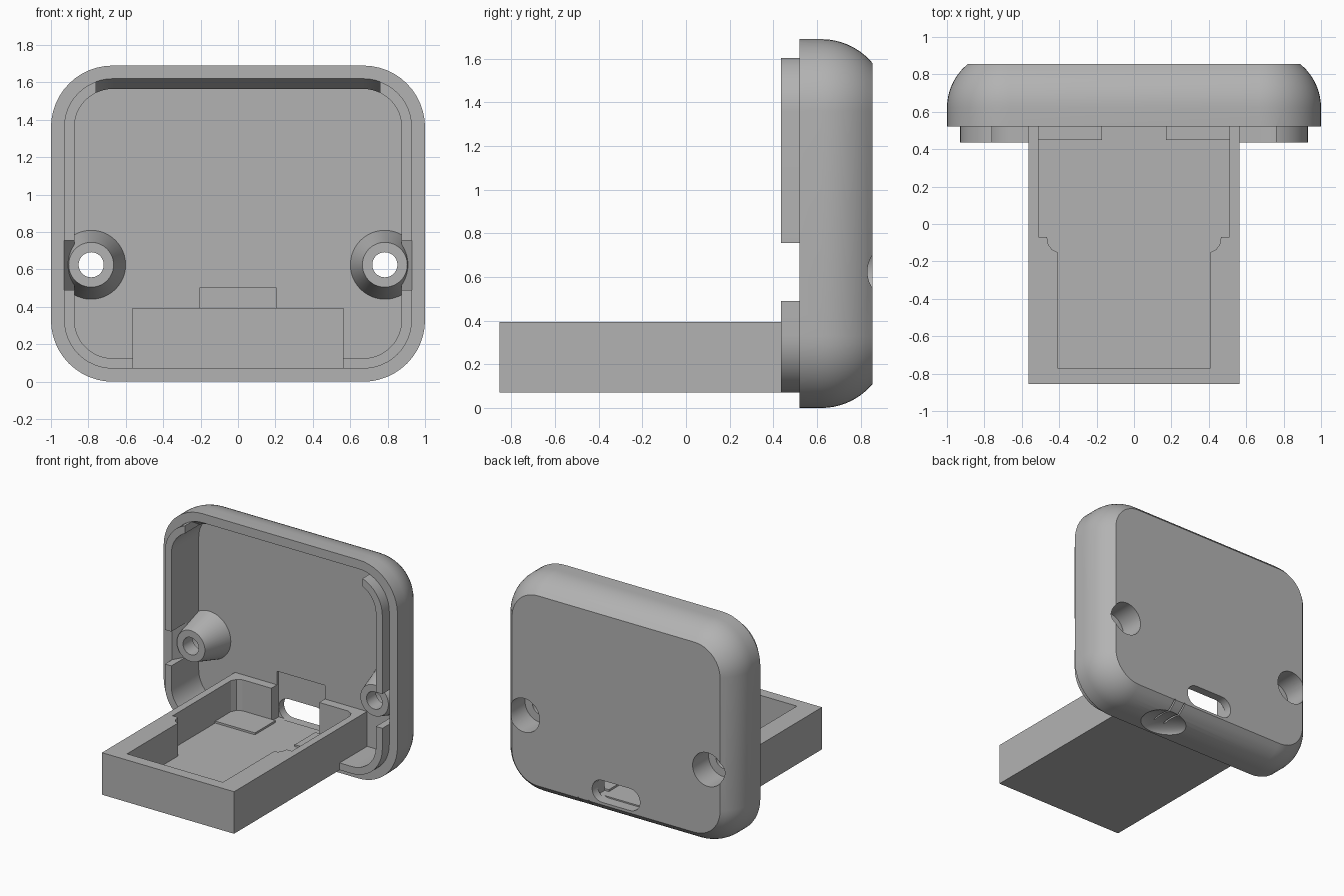
import bpy, bmesh, math
from mathutils import Matrix

if "Cube" in bpy.data.objects:
    bpy.data.objects.remove(bpy.data.objects["Cube"])

GREY = (0.45, 0.45, 0.45, 1)
mat = bpy.data.materials.new("plain grey plastic")
mat.use_nodes = True
mat.diffuse_color = GREY
mat.node_tree.nodes["Principled BSDF"].inputs["Base Color"].default_value = GREY


def make(name, bm):
    bmesh.ops.recalc_face_normals(bm, faces=bm.faces)
    me = bpy.data.meshes.new(name)
    bm.to_mesh(me)
    bm.free()
    me.materials.append(mat)
    ob = bpy.data.objects.new(name, me)
    bpy.context.scene.collection.objects.link(ob)
    return ob


def loft(name, rings):
    """Skin equal-length closed rings of 3D points and cap both ends."""
    bm = bmesh.new()
    loops = [[bm.verts.new(p) for p in ring] for ring in rings]
    for a, b in zip(loops, loops[1:]):
        for i in range(len(a)):
            j = (i + 1) % len(a)
            bm.faces.new((a[i], a[j], b[j], b[i]))
    bm.faces.new(loops[0])
    bm.faces.new(loops[-1])
    return make(name, bm)


def outline(y, inset):
    """Rounded rectangle of the case, offset inwards."""
    hx, hz, r, n = 1 - inset, 0.845 - inset, 0.33 - inset, 12
    pts = []
    for q, (sx, sz) in enumerate([(1, 1), (-1, 1), (-1, -1), (1, -1)]):
        for k in range(n + 1):
            t = (q + k / n) * math.pi / 2
            pts.append((sx * (hx - r) + r * math.cos(t), y,
                        0.845 + sz * (hz - r) + r * math.sin(t)))
    return pts


def case_loft(name, sections):
    return loft(name, [outline(y, i) for y, i in sections])


def box(name, x0, x1, y0, y1, z0, z1):
    return loft(name, [[(x0, y0, z), (x1, y0, z), (x1, y1, z), (x0, y1, z)] for z in (z0, z1)])


def prism(name, pts, z0, z1):
    return loft(name, [[(x, y, z) for x, y in pts] for z in (z0, z1)])


def cone(name, x, z, y0, y1, r0, r1, n=48):
    """Round part along y, r0 at y0 and r1 at y1."""
    return loft(name, [[(x + r * math.cos(2 * math.pi * i / n), y,
                         z + r * math.sin(2 * math.pi * i / n)) for i in range(n)]
                       for y, r in ((y0, r0), (y1, r1))])


def boolean(ob, tool, op="DIFFERENCE"):
    m = ob.modifiers.new(op.lower(), "BOOLEAN")
    m.operation, m.object, m.solver = op, tool, "EXACT"
    dg = bpy.context.evaluated_depsgraph_get()
    me = bpy.data.meshes.new_from_object(ob.evaluated_get(dg))
    ob.modifiers.clear()
    ob.data = me
    bpy.data.objects.remove(tool)


# Case shell: rounded back edge, raised lip in front, open cavity
RIM, LIP, FLOOR, BACK = 0.52, 0.435, 0.77, 0.855
R = 0.306
sections = [(LIP, 0.07), (RIM, 0.07), (RIM, 0)]
for k in range(9):
    d = 0.235 * k / 8
    sections.append((0.62 + d, R - math.sqrt(R * R - d * d)))
shell = case_loft("case_shell", sections)
boolean(shell, case_loft("cavity", [(0.3, 0.125), (FLOOR, 0.125)]))

# Gaps in the lip, with sloped relief behind them
GAPS = [(-0.76, 0.76, 1.3, 1.8), (-1.1, -0.7, 0.49, 0.755), (0.7, 1.1, 0.49, 0.755)]
for x0, x1, z0, z1 in GAPS:
    boolean(shell, box("lip_gap", x0, x1, 0.3, RIM, z0, z1))
    relief = case_loft("relief", [(0.48, 0.07), (RIM, 0.07), (0.62, 0.126)])
    boolean(relief, box("limit", x0, x1, 0.3, 0.7, z0, z1), "INTERSECT")
    boolean(shell, relief)

# Connector slot through the back wall and shallow recess inside it
slot = []
for cx, start in ((0.12, -90), (-0.12, 90)):
    for k in range(13):
        t = math.radians(start + 15 * k)
        slot.append((cx + 0.085 * math.cos(t), 0.215 + 0.085 * math.sin(t)))
boolean(shell, loft("slot", [[(x, y, z) for x, z in slot] for y in (0.7, 0.95)]))
boolean(shell, box("connector_recess", -0.205, 0.205, 0.7, FLOOR + 0.02, 0.14, 0.5))

# Finger dish under the back edge, with the two slits of the push tongue
bm = bmesh.new()
bmesh.ops.create_uvsphere(bm, u_segments=48, v_segments=24, radius=0.2,
                          matrix=Matrix.Translation((0.285, 0.7, -0.02))
                          @ Matrix.Diagonal((1, 0.85, 0.4, 1)))
boolean(shell, make("dish", bm))
for x in (0.235, 0.325):
    boolean(shell, box("slit", x - 0.006, x + 0.006, 0.62, 0.9, -0.1, 0.115))

# Screw posts: hollow cones, open to the back
for side, x in (("left", 0.785), ("right", -0.785)):
    z = 0.625
    post = cone(side + "_screw_post", x, z, 0.545, FLOOR + 0.02, 0.12, 0.19)
    limit = case_loft("limit", [(0.4, 0.06), (0.9, 0.06)])
    boolean(post, limit, "INTERSECT")
    for ob in (post, shell):
        boolean(ob, cone("bore", x, z, 0.5, 0.9, 0.067, 0.067))
        boolean(ob, cone("screw_head_bore", x, z, 0.66, 0.95, 0.13, 0.13))

# Tray: long box with a stepped pocket
tray = box("board_tray", -0.565, 0.565, -0.855, FLOOR, 0.07, 0.395)
half = [(0.41, -0.77), (0.41, -0.15), (0.44, -0.135), (0.458, -0.11), (0.465, -0.07),
        (0.51, -0.07), (0.51, 0.64), (0.49, 0.68), (0.45, 0.70)]
pocket = half + [(-x, y) for x, y in reversed(half)]
boolean(tray, prism("pocket", pocket, 0.14, 0.6))
boolean(tray, box("connector_notch", -0.205, 0.205, 0.6, 0.9, 0.14, 0.6))

# Low pads at the back of the pocket
for side, s in (("left", 1), ("right", -1)):
    a, b = sorted((s * 0.17, s * 0.51))
    box(side + "_board_pad", a, b, 0.45, 0.70, 0.135, 0.155)

# Smooth curved walls, keep edges crisp
for ob in bpy.context.scene.objects:
    if ob.type == "MESH" and ob.data.materials and ob.data.materials[0] == mat:
        bpy.ops.object.select_all(action="DESELECT")
        ob.select_set(True)
        bpy.context.view_layer.objects.active = ob
        bpy.ops.object.shade_smooth_by_angle(angle=math.radians(25))
